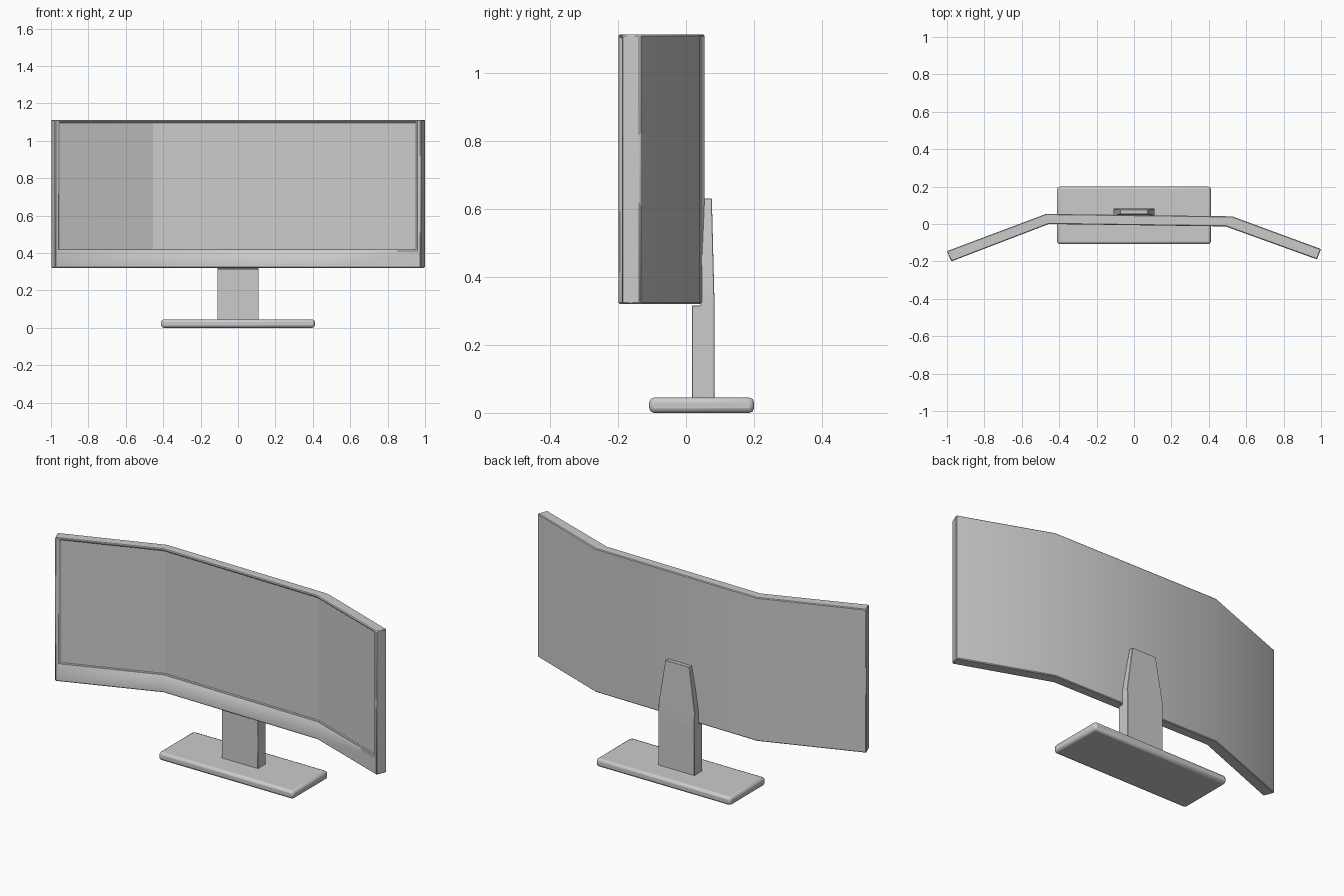
import bpy, bmesh

if "Cube" in bpy.data.objects:
    bpy.data.objects.remove(bpy.data.objects["Cube"])


def finish(name, bm):
    bmesh.ops.recalc_face_normals(bm, faces=bm.faces[:])
    me = bpy.data.meshes.new(name)
    bm.to_mesh(me)
    bm.free()
    ob = bpy.data.objects.new(name, me)
    bpy.context.collection.objects.link(ob)
    return ob


def loft(name, rings):
    """Join equal-sized rings of points into a closed solid."""
    bm = bmesh.new()
    vs = [[bm.verts.new(p) for p in r] for r in rings]
    n = len(vs[0])
    for a, b in zip(vs, vs[1:]):
        for i in range(n):
            j = (i + 1) % n
            bm.faces.new((a[i], a[j], b[j], b[i]))
    bm.faces.new(vs[0][::-1])
    bm.faces.new(vs[-1])
    return finish(name, bm)


def bands(name, front, back, z0, z1):
    """Upright folded slab: one rectangular ring per front/back station."""
    return loft(name, [[(f[0], f[1], z0), (b[0], b[1], z0),
                        (b[0], b[1], z1), (f[0], f[1], z1)]
                       for f, b in zip(front, back)])


def rect(z, hx, y0, y1):
    return [(-hx, y0, z), (hx, y0, z), (hx, y1, z), (-hx, y1, z)]


def bevel(ob, width, segs=1):
    m = ob.modifiers.new("bevel", 'BEVEL')
    m.width, m.segments = width, segs
    m.limit_method, m.angle_limit = 'ANGLE', 0.7


def smooth(ob):
    bpy.ops.object.select_all(action='DESELECT')
    ob.select_set(True)
    bpy.context.view_layer.objects.active = ob
    bpy.ops.object.shade_smooth_by_angle(angle=0.6)


# Folded display housing
front = [(-0.977, -0.2), (-0.455, 0.0), (0.49, -0.013), (0.978, -0.189)]
back = [(-1.0, -0.145), (-0.47, 0.054), (0.525, 0.041), (1.0, -0.134)]
display = bands("display_housing", front, back, 0.32, 1.112)

# Recess for the screen
edge = [(-0.957, -0.193), front[1], front[2], (0.955, -0.181)]
cutter = bands("screen_cutter", [(x, y - 0.1) for x, y in edge],
               [(x, y + 0.016) for x, y in edge], 0.415, 1.1)
cutter.hide_render = True
cutter.hide_set(True)
cut = display.modifiers.new("screen_recess", 'BOOLEAN')
cut.operation, cut.solver, cut.object = 'DIFFERENCE', 'EXACT', cutter
bevel(display, 0.004)
smooth(display)

# Stand neck, stepped under the housing and tapering up its back
neck = loft("stand_neck", [rect(0.03, 0.11, 0.017, 0.084),
                           rect(0.315, 0.11, 0.017, 0.084),
                           rect(0.316, 0.11, 0.042, 0.084),
                           rect(0.39, 0.11, 0.043, 0.082),
                           rect(0.63, 0.073, 0.053, 0.076)])
bevel(neck, 0.003)
smooth(neck)

# Base plate
base = loft("base_plate", [rect(0.0, 0.411, -0.108, 0.2),
                           rect(0.045, 0.411, -0.108, 0.2)])
bevel(base, 0.014, 2)
smooth(base)
